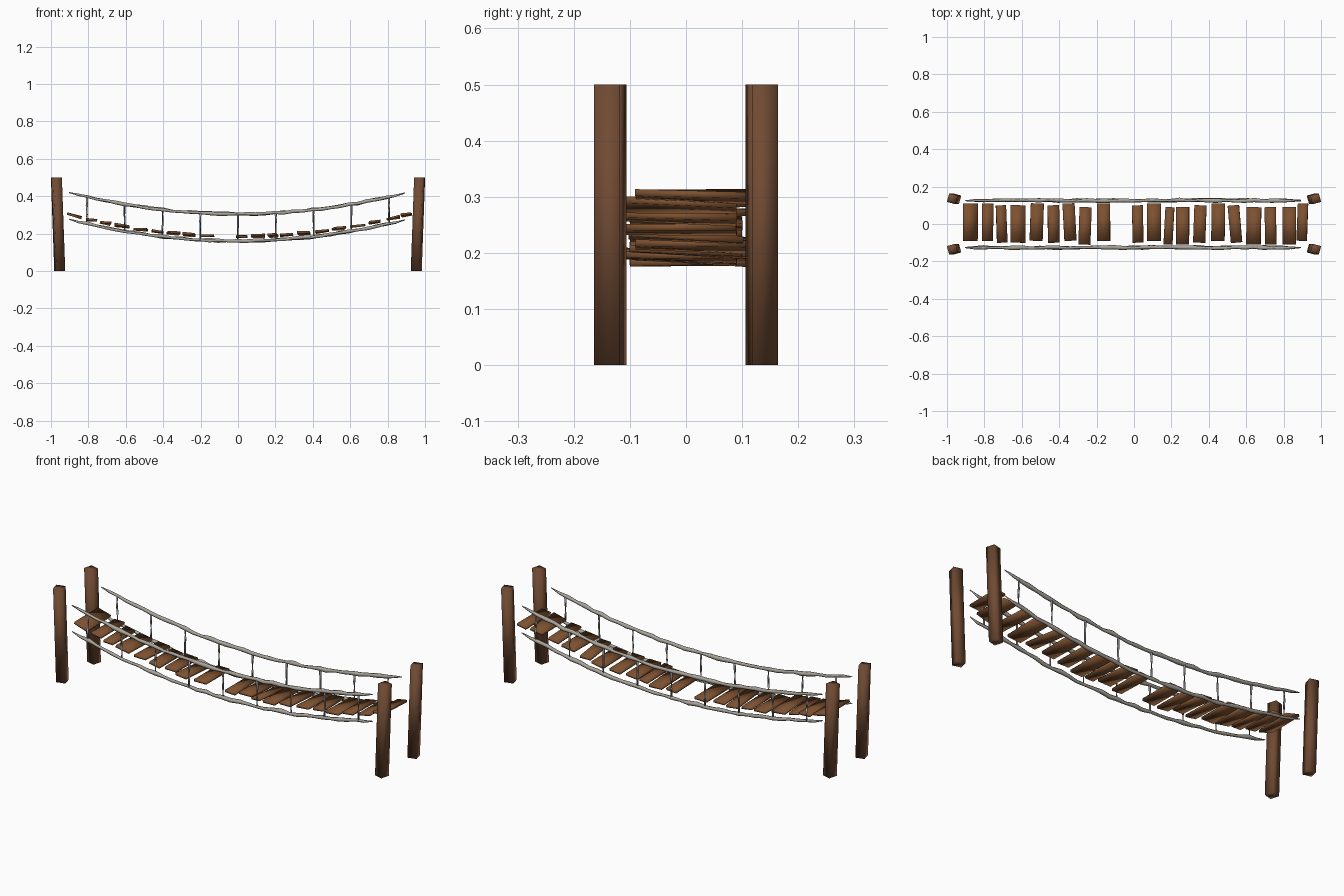
import bpy, bmesh, math, random
from mathutils import Matrix, Vector

random.seed(7)
cube = bpy.data.objects.get("Cube")
if cube:
    bpy.data.objects.remove(cube, do_unlink=True)


def material(name, r, g, b):
    """Flat material from 0-255 display values."""
    lin = [((c / 255 + 0.055) / 1.055) ** 2.4 for c in (r, g, b)] + [1]
    m = bpy.data.materials.new(name)
    m.use_nodes = True
    m.diffuse_color = lin
    bsdf = m.node_tree.nodes["Principled BSDF"]
    bsdf.inputs["Base Color"].default_value = lin
    bsdf.inputs["Roughness"].default_value = 0.9
    return m


post_brown = material("post_brown", 112, 75, 51)
plank_brown = material("plank_brown", 125, 81, 48)
rope_grey = material("rope_grey", 168, 163, 153)
hanger_grey = material("hanger_grey", 156, 157, 156)


def finish(bm, name, mat):
    """Soft-shaded object; worn wood and rope have no crisp edges."""
    bmesh.ops.recalc_face_normals(bm, faces=bm.faces)
    mesh = bpy.data.meshes.new(name)
    bm.to_mesh(mesh)
    bm.free()
    mesh.shade_smooth()
    mesh.materials.append(mat)
    obj = bpy.data.objects.new(name, mesh)
    bpy.context.collection.objects.link(obj)


def box(size):
    bm = bmesh.new()
    bmesh.ops.create_cube(bm, size=1)
    bmesh.ops.scale(bm, vec=size, verts=bm.verts)
    return bm


def tube(bm, path, radii, sides):
    """Round tube through the points, with its own radius at each."""
    rings = []
    for i, p in enumerate(path):
        along = path[min(i + 1, len(path) - 1)] - path[max(i - 1, 0)]
        turn = along.to_track_quat('Z', 'Y')
        ring = []
        for k in range(sides):
            a = math.tau * k / sides
            ring.append(bm.verts.new(p + turn @ Vector((math.cos(a), math.sin(a), 0)) * radii[i]))
        rings.append(ring)
    for a, b in zip(rings, rings[1:]):
        for k in range(sides):
            n = (k + 1) % sides
            bm.faces.new((a[k], a[n], b[n], b[k]))
    bm.faces.new(rings[0])
    bm.faces.new(rings[-1])


def sag(x, low, rise):
    return low + rise * (x / 0.9) ** 2


# Four leaning corner posts
for sx, xname in ((-1, "right"), (1, "left")):
    for sy, yname in ((-1, "front"), (1, "back")):
        bm = box((0.048, 0.048, 0.5))
        bmesh.ops.rotate(bm, verts=bm.verts, matrix=Matrix.Rotation(math.radians(15 * sx * sy), 3, 'Z'))
        for v in bm.verts:
            v.co.x += sx * (0.962 + 0.018 * v.co.z / 0.5)
            v.co.y += sy * 0.135
            v.co.z += 0.25
        finish(bm, f"{yname}_{xname}_post", post_brown)

# Frayed hand ropes and foot ropes, tapering at both ends
STEPS = 36
for sy, yname in ((-1, "front"), (1, "back")):
    for low, kind in ((0.305, "hand"), (0.161, "foot")):
        path, radii = [], []
        for i in range(STEPS + 1):
            x = -0.903 + 1.795 * i / STEPS
            path.append(Vector((x, sy * 0.126 + random.uniform(-0.003, 0.003),
                                sag(x, low, 0.115) + random.uniform(-0.003, 0.003))))
            radii.append(random.uniform(0.007, 0.012))
        radii[0] = radii[-1] = 0.002
        radii[1] = radii[-2] = 0.007
        bm = bmesh.new()
        tube(bm, path, radii, 6)
        finish(bm, f"{yname}_{kind}_rope", rope_grey)

    # Thin hangers between the two ropes
    bm = bmesh.new()
    for n in range(-4, 5):
        x = n * 0.202
        top, bottom = sag(x, 0.305, 0.115), sag(x, 0.161, 0.115)
        path = [Vector((x + random.uniform(-0.002, 0.002), sy * 0.126, top + (bottom - top) * t / 3))
                for t in range(4)]
        tube(bm, path, (0.006, 0.005, 0.0045, 0.005), 6)
    finish(bm, f"{yname}_hangers", hanger_grey)

# Uneven deck planks: position, width, side shift, yaw in degrees
planks = [(-.875, .08, .01, 0), (-.783, .06, .01, 0), (-.708, .055, 0, 2), (-.62, .08, 0, 0),
          (-.52, .07, .01, -2), (-.43, .062, 0, 1), (-.345, .065, .01, 3), (-.262, .065, -.01, -2),
          (-.163, .072, .01, 0), (.02, .058, 0, 1), (.107, .076, .01, 0), (.187, .048, -.01, -3),
          (.26, .07, -.01, 0), (.352, .065, 0, -2), (.45, .072, .01, -1), (.54, .06, 0, 5),
          (.64, .078, -.01, -1), (.73, .06, -.01, 1), (.83, .072, -.01, 0), (.9, .055, .01, -2)]
for i, (x, width, shift, yaw) in enumerate(planks):
    bm = box((width, 0.2, 0.012))
    # Each corner is warped up or down a little
    for sx in (-1, 1):
        for sy in (-1, 1):
            warp = random.uniform(-0.004, 0.004)
            for v in bm.verts:
                if v.co.x * sx > 0 and v.co.y * sy > 0:
                    v.co.z += warp
    pitch = -math.atan(0.19 * x) + math.radians(random.uniform(-4, 4))
    roll = math.radians(random.uniform(-3, 0.5))
    place = (Matrix.Translation((x, shift, sag(x, 0.184, 0.118)))
             @ Matrix.Rotation(math.radians(yaw), 4, 'Z')
             @ Matrix.Rotation(roll, 4, 'X') @ Matrix.Rotation(pitch, 4, 'Y'))
    bm.transform(place)
    finish(bm, f"plank_{i + 1}", plank_brown)
